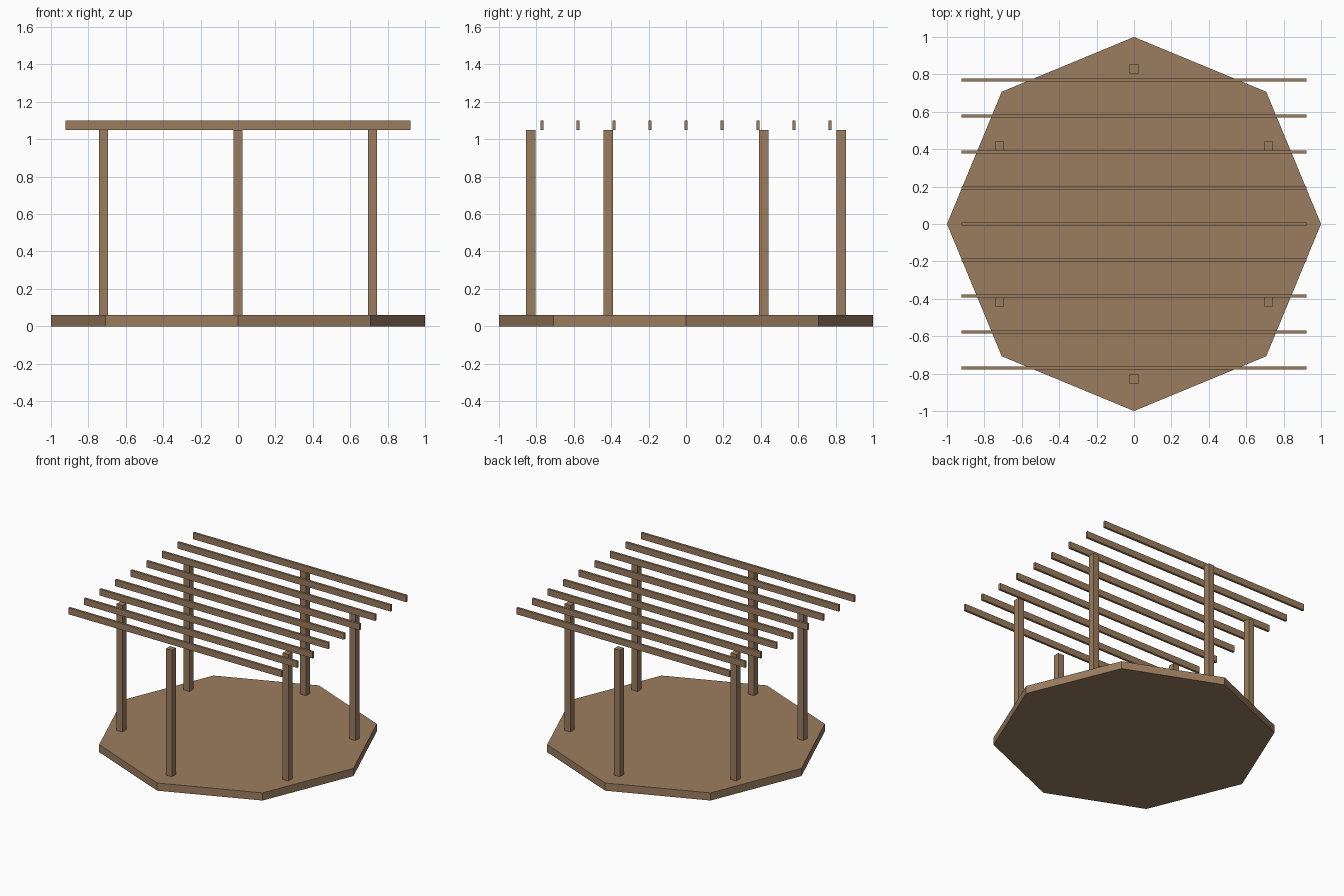
import bpy
from math import cos, sin, radians

cube = bpy.data.objects.get("Cube")
if cube:
    bpy.data.objects.remove(cube, do_unlink=True)

# One timber colour for everything
wood = bpy.data.materials.new("brown wood")
colour = (0.33, 0.205, 0.115, 1)
wood.diffuse_color = colour
wood.use_nodes = True
wood.node_tree.nodes["Principled BSDF"].inputs["Base Color"].default_value = colour

DECK_TOP, POST_TOP, BEAM_TOP = 0.06, 1.05, 1.10


def finish(name):
    obj = bpy.context.object
    obj.name = name
    obj.data.materials.append(wood)
    bpy.ops.object.transform_apply(location=False, rotation=True, scale=True)
    return obj


def box(name, x, y, bottom, top, width, depth):
    bpy.ops.mesh.primitive_cube_add(size=1, location=(x, y, (bottom + top) / 2))
    bpy.context.object.scale = (width, depth, top - bottom)
    return finish(name)


# Octagonal deck with corners on the axes
bpy.ops.mesh.primitive_cylinder_add(vertices=8, radius=1, depth=DECK_TOP,
                                    location=(0, 0, DECK_TOP / 2))
finish("deck")

# Six square posts in a ring
for i in range(6):
    angle = radians(30 + 60 * i)
    box(f"post_{i + 1}", 0.83 * cos(angle), 0.83 * sin(angle),
        DECK_TOP, POST_TOP, 0.05, 0.05)

# Nine parallel roof slats
for i in range(9):
    box(f"roof_slat_{i + 1}", 0, (i - 4) * 0.1925, POST_TOP, BEAM_TOP, 1.846, 0.018)
